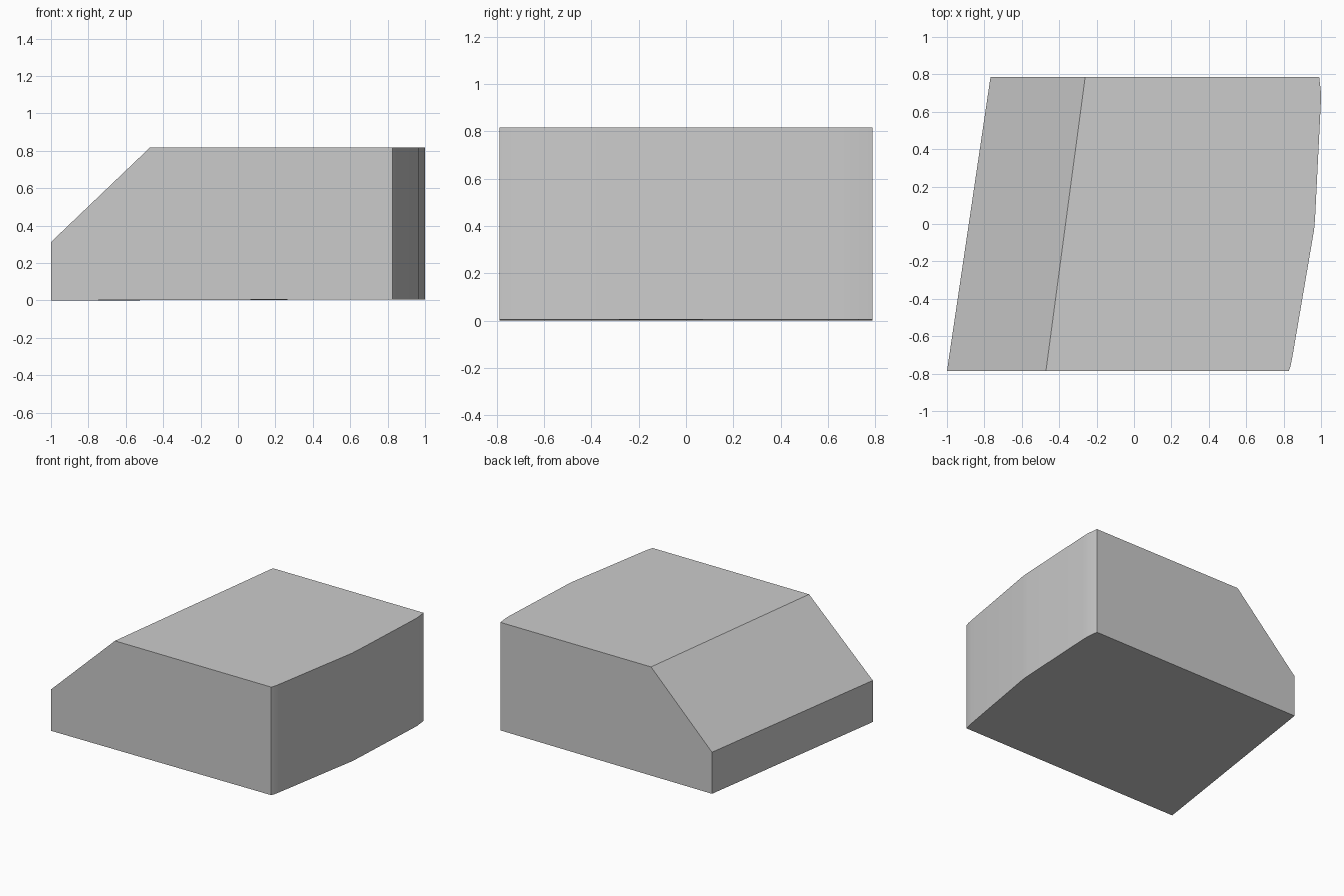
import bpy
import bmesh

cube = bpy.data.objects.get("Cube")
if cube:
    bpy.data.objects.remove(cube, do_unlink=True)

DEPTH = 0.787    # half depth
TOP = 0.817
SHOULDER = 0.312  # height of the low side wall
LIFT = 0.006      # underside rises slightly toward the bowed side

# plan of the bowed side, front to back
bow = [(0.827, -DEPTH), (0.837, -0.76), (0.846, -0.715), (0.963, -0.03),
       (0.968, 0.03), (0.999, 0.65), (1.0, 0.7), (0.99, DEPTH)]
low_edge = [(-1.0, -DEPTH), (-0.767, DEPTH)]
ridge = [(-0.471, -DEPTH), (-0.261, DEPTH)]

bm = bmesh.new()


def row(points, z):
    return [bm.verts.new((x, y, z)) for x, y in points]


foot = row(low_edge, 0)
shoulder = row(low_edge, SHOULDER)
crest = row(ridge, TOP)
bow_top = row(bow, TOP)
bow_foot = row(bow, LIFT)

# roof, slope, low wall and underside
bm.faces.new(crest[:1] + bow_top + crest[1:])
bm.faces.new(shoulder + crest[::-1])
bm.faces.new(foot + shoulder[::-1])
bm.faces.new(foot[:1] + bow_foot + foot[1:])

# front and back walls
for i in (0, -1):
    bm.faces.new([foot[i], bow_foot[i], bow_top[i], crest[i], shoulder[i]])

# bowed side
for i in range(len(bow) - 1):
    bm.faces.new([bow_foot[i], bow_foot[i + 1], bow_top[i + 1], bow_top[i]])

bmesh.ops.recalc_face_normals(bm, faces=bm.faces)
mesh = bpy.data.meshes.new("sloped_block")
bm.to_mesh(mesh)
bm.free()

block = bpy.data.objects.new("sloped_block", mesh)
bpy.context.collection.objects.link(block)

# plain grey
grey = bpy.data.materials.new("plain_grey")
grey.use_nodes = True
colour = (0.6, 0.6, 0.6, 1)
grey.diffuse_color = colour
grey.node_tree.nodes["Principled BSDF"].inputs["Base Color"].default_value = colour
mesh.materials.append(grey)

# smooth the bow, keep the block edges sharp
bpy.ops.object.select_all(action='DESELECT')
block.select_set(True)
bpy.context.view_layer.objects.active = block
bpy.ops.object.shade_smooth_by_angle(angle=0.5)
